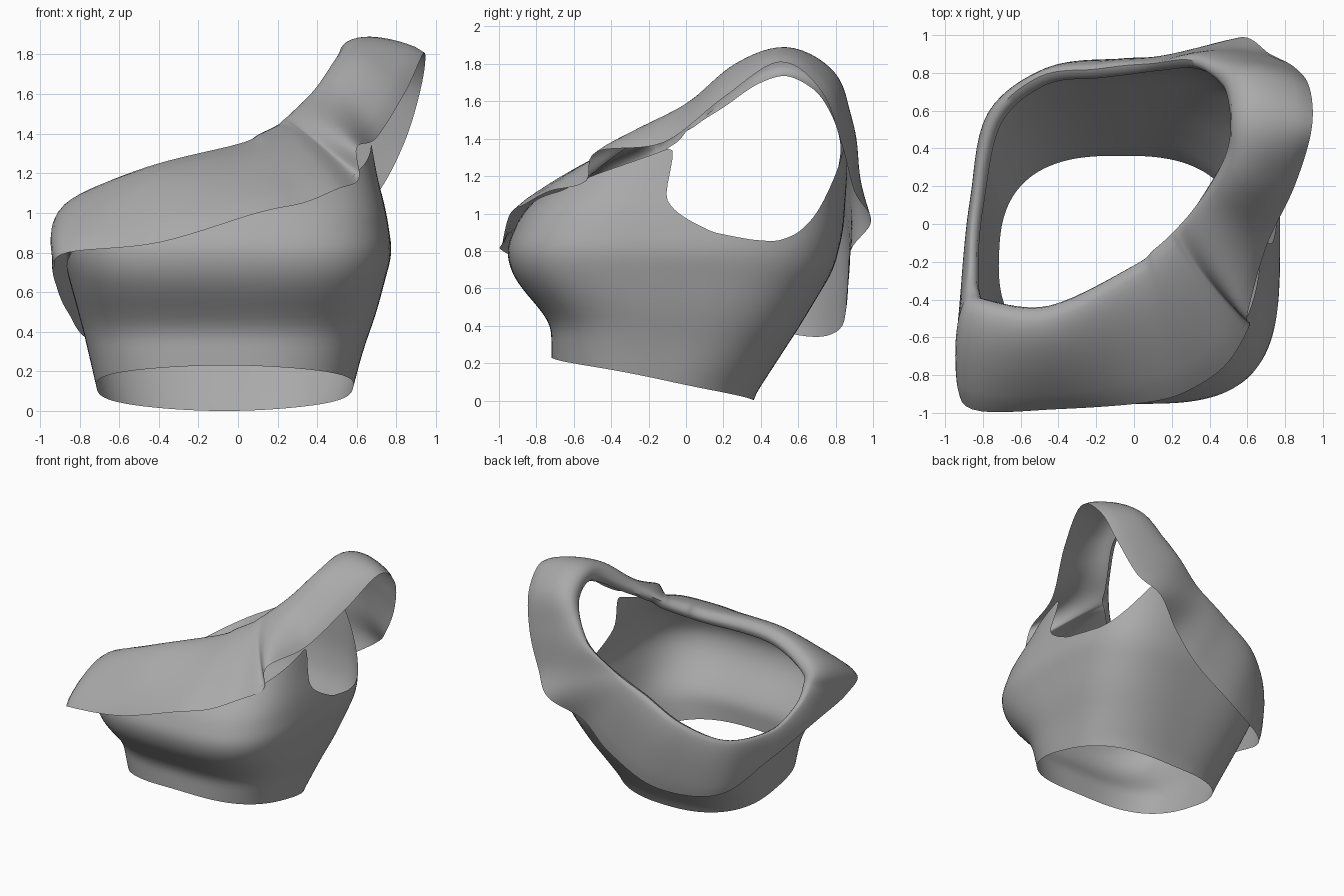
import bpy, bmesh, math
from mathutils import Vector

cube = bpy.data.objects.get("Cube")
if cube:
    bpy.data.objects.remove(cube, do_unlink=True)

fabric = bpy.data.materials.new("grey fabric")
fabric.use_nodes = True
GREY = (0.4, 0.4, 0.4, 1)
fabric.diffuse_color = GREY
fabric.node_tree.nodes["Principled BSDF"].inputs["Base Color"].default_value = GREY


def lerp_keys(keys, t):
    """Piecewise linear lookup in (position, value) pairs."""
    if t <= keys[0][0]:
        return keys[0][1]
    for (a, u), (b, v) in zip(keys, keys[1:]):
        if t <= b:
            return u + (v - u) * (t - a) / (b - a)
    return keys[-1][1]


def soft(keys, t, width):
    """The same lookup with rounded corners."""
    return sum(lerp_keys(keys, t + width * k / 3) for k in range(-3, 4)) / 7


def spline(a, b, c, d, t):
    """Catmull-Rom between b and c."""
    return b + (c - a) * (t / 2) + (a * 2 - b * 5 + c * 4 - d) * (t * t / 2) \
        + (b * 3 - a - c * 3 + d) * (t ** 3 / 2)


def skin(name, columns):
    """Closed sheet through a ring of point columns."""
    bm = bmesh.new()
    grid = [[bm.verts.new(p) for p in col] for col in columns]
    for i, col in enumerate(grid):
        after = grid[(i + 1) % len(grid)]
        for j in range(len(col) - 1):
            bm.faces.new((col[j], after[j], after[j + 1], col[j + 1]))
    mesh = bpy.data.meshes.new(name)
    bm.to_mesh(mesh)
    bm.free()
    obj = bpy.data.objects.new(name, mesh)
    bpy.context.collection.objects.link(obj)
    mesh.materials.append(fabric)
    bpy.ops.object.select_all(action="DESELECT")
    bpy.context.view_layer.objects.active = obj
    obj.select_set(True)
    bpy.ops.object.shade_smooth_by_angle(angle=math.radians(50))
    return obj


# Bodice outline by height
left_side = [(0, .55), (.3, .63), (.5, .7), (.8, .78), (1, .75), (1.2, .7), (1.4, .67)]
right_side = [(0, -.69), (.1, -.71), (.4, -.78), (.8, -.89)]
front = [(.2, -.72), (.4, -.72), (.5, -.79), (.6, -.88), (.7, -.94), (.82, -.96),
         (1, -.88), (1.2, -.68), (1.4, -.5)]
back = [(0, .35), (.4, .61), (.7, .79), (.9, .84), (1.3, .87)]
squareness = [(.1, 2.6), (.7, 3.5)]

# Bodice top edge by angle, dipping under the left arm
top_edge = [(-130, .9), (-90, 1.02), (-50, 1.12), (-42, 1.2), (-30, 1.28), (-18, 1.36),
            (-14, 1.23), (-10, 1.09), (-4, 1.02), (2, .97), (12, .9), (25, .86), (33, .85),
            (39, .89), (45, .99), (52, 1.18), (60, 1.36), (75, 1.2), (90, 1), (120, .8),
            (150, .68), (180, .64), (210, .78), (220, .86), (230, .9)]


def bodice_point(angle, z):
    c, s = math.cos(angle), math.sin(angle)
    power = lerp_keys(squareness, z)
    n = (abs(c) ** power + abs(s) ** power) ** (1 / power)
    x0, x1 = soft(right_side, z, .06), soft(left_side, z, .06)
    y0, y1 = soft(front, z, .05), soft(back, z, .06)
    return Vector(((x0 + x1) / 2 + (x1 - x0) / 2 * c / n,
                   (y0 + y1) / 2 + (y1 - y0) / 2 * s / n, z))


columns = []
COLS, ROWS = 180, 24
for i in range(COLS):
    deg = -130 + 360 * i / COLS
    angle = math.radians(deg)
    hem = .115 - .115 * math.sin(angle)
    top = soft(top_edge, deg, 2)
    columns.append([bodice_point(angle, hem + (top - hem) * j / ROWS) for j in range(ROWS + 1)])
skin("bodice", columns)

# Sash stations: neck edge, outer edge, fullness
stations = [
    ((-.79, -.40, 1.03), (-.86, -.98, .80), .10),
    ((-.45, -.44, 1.20), (-.40, -.98, .85), .10),
    ((0, -.22, 1.32), (.10, -.94, 1.0), .08),
    ((.10, -.14, 1.37), (.33, -.86, 1.05), .08),
    ((.17, -.08, 1.41), (.50, -.73, 1.12), .07),
    ((.22, -.03, 1.45), (.61, -.54, 1.17), .06),
    ((.30, .06, 1.52), (.60, -.48, 1.33), .05),
    ((.40, .20, 1.63), (.70, -.12, 1.38), .09),
    ((.49, .38, 1.75), (.85, .20, 1.62), .11),
    ((.51, .55, 1.78), (.94, .50, 1.81), .10),
    ((.48, .72, 1.70), (.93, .72, 1.66), .10),
    ((.40, .82, 1.57), (.85, .83, 1.38), .06),
    ((.28, .87, 1.42), (.72, .90, 1.12), .04),
    ((.10, .85, 1.28), (.57, .99, .96), .01),
    ((-.04, .84, 1.2), (.33, .88, .80), .03),
    ((-.20, .82, 1.12), (.10, .86, .58), .04),
    ((-.50, .78, .95), (-.30, .82, .38), .04),
    ((-.75, .55, .79), (-.72, .60, .35), .04),
    ((-.84, .10, .72), (-.86, .15, .50), .02),
    ((-.86, -.20, .80), (-.92, -.40, .64), .02),
    ((-.85, -.34, .92), (-.93, -.78, .72), .05),
]
necks = [Vector(s[0]) for s in stations]
outers = [Vector(s[1]) for s in stations]
fulls = [s[2] for s in stations]
STEPS, ACROSS = 7, 14


def around(values, k):
    i, t = k // STEPS, (k % STEPS) / STEPS
    n = len(values)
    return spline(*[values[(i + d) % n] for d in (-1, 0, 1, 2)], t)


columns = []
total = len(stations) * STEPS
for k in range(total):
    neck, outer, full = (around(v, k) for v in (necks, outers, fulls))
    ahead, behind = (around(necks, (k + d) % total) + around(outers, (k + d) % total) for d in (3, -3))
    span = outer - neck
    normal = span.cross(ahead - behind).normalized()
    # Rolled neck rim, then the full width of the cloth, fullest near the neck
    down = span.normalized()
    col = [neck - normal * .05 + down * .05, neck - normal * .03 + down * .01]
    for j in range(ACROSS + 1):
        v = (j / ACROSS) ** 1.4
        col.append(neck + span * v + normal * full * math.sin(math.pi * v ** .6) ** .7)
    columns.append(col)
skin("shoulder_sash", columns)
